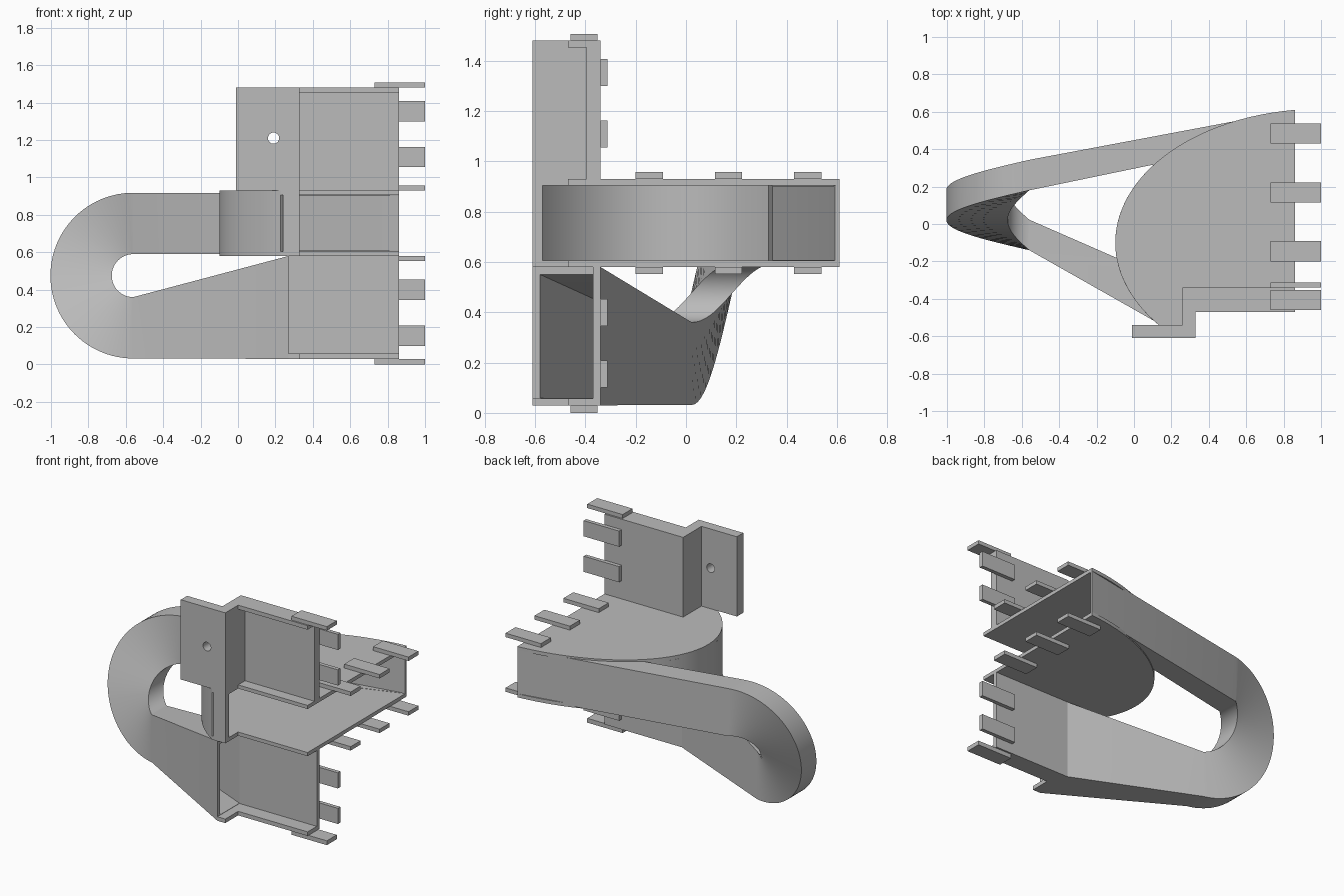
import bpy, bmesh
from math import sin, cos, pi, radians

cube = bpy.data.objects.get("Cube")
if cube:
    bpy.data.objects.remove(cube, do_unlink=True)

grey = bpy.data.materials.new("light_grey")
grey.use_nodes = True
GREY = (0.5, 0.5, 0.5, 1)
grey.diffuse_color = GREY
grey.node_tree.nodes["Principled BSDF"].inputs["Base Color"].default_value = GREY


def finish(name, bm, smooth=False):
    bmesh.ops.recalc_face_normals(bm, faces=bm.faces)
    mesh = bpy.data.meshes.new(name)
    bm.to_mesh(mesh)
    bm.free()
    mesh.materials.append(grey)
    obj = bpy.data.objects.new(name, mesh)
    bpy.context.collection.objects.link(obj)
    if smooth:
        bpy.ops.object.select_all(action='DESELECT')
        obj.select_set(True)
        bpy.context.view_layer.objects.active = obj
        bpy.ops.object.shade_smooth_by_angle(angle=radians(25))
    return obj


def prism(name, outline, z0, z1, smooth=False):
    """Upright prism over a plan outline."""
    bm = bmesh.new()
    low = [bm.verts.new((x, y, z0)) for x, y in outline]
    high = [bm.verts.new((x, y, z1)) for x, y in outline]
    bm.faces.new(low)
    bm.faces.new(high)
    n = len(outline)
    for i in range(n):
        j = (i + 1) % n
        bm.faces.new((low[i], low[j], high[j], high[i]))
    return finish(name, bm, smooth)


def box(name, x0, x1, y0, y1, z0, z1):
    return prism(name, [(x0, y0), (x1, y0), (x1, y1), (x0, y1)], z0, z1)


def arc(start, end, inset=0, steps=40):
    """Points on the rounded side of the drum, by angle in degrees."""
    pts = []
    for i in range(steps + 1):
        t = radians(start + (end - start) * i / steps)
        pts.append((1.0 - (1.1 - inset) * cos(t), -0.1 + (0.716 - inset) * sin(t)))
    return pts


OPEN = 0.86      # open side of the housing
BACK = -0.34     # back of the narrow panels
STEP = [(0.33, -0.61), (0.33, -0.47), (OPEN, -0.47)]

# Drum: two plates and a curved wall, open to the front, right and the tube
drum_plan = arc(82.7, -45.4) + STEP
prism("drum_floor", drum_plan, 0.58, 0.605, True)
prism("drum_top", drum_plan, 0.905, 0.93, True)
prism("drum_wall", arc(38.6, -45.4) + arc(-45.4, 38.6, 0.03), 0.605, 0.905, True)
box("drum_front_post", 0.24, 0.33, -0.61, -0.57, 0.605, 0.905)

# Upper stepped panel with mounting flange
box("upper_back_panel", 0.33, OPEN, -0.395, BACK, 0.93, 1.48)
box("upper_top_plate", 0.33, OPEN, -0.47, -0.395, 1.452, 1.48)
box("upper_web", 0.26, 0.33, -0.61, BACK, 0.93, 1.48)
flange = box("mounting_flange", -0.01, 0.26, -0.61, -0.54, 0.93, 1.48)

# Screw hole through the flange
bpy.ops.mesh.primitive_cylinder_add(vertices=32, radius=0.03, depth=0.3,
                                    location=(0.19, -0.575, 1.21), rotation=(pi / 2, 0, 0))
cutter = bpy.context.object
cutter.name = "screw_hole_cutter"
cutter.hide_render = True
cut = flange.modifiers.new("screw_hole", 'BOOLEAN')
cut.object = cutter
cut.solver = 'EXACT'
bpy.context.view_layer.objects.active = flange
bpy.ops.object.modifier_apply(modifier=cut.name)
bpy.data.objects.remove(cutter, do_unlink=True)

# Lower panel and floor
box("lower_back_panel", 0.27, OPEN, -0.37, BACK, 0.03, 0.58)
prism("lower_floor", [(0.27, -0.61)] + STEP + [(OPEN, -0.37), (0.27, -0.37)], 0.03, 0.058)


# Hollow tube that turns back on itself
def section(x0, x1, y0, y1, r_out, r_in, t, wall):
    def ring(w):
        corners = ((x0, y0 + w, r_out - w), (x1, y1 - w, r_out - w),
                   (x1, y1 - w, r_in + w), (x0, y0 + w, r_in + w))
        return [(x - r * sin(t), y, 0.475 - r * cos(t)) for x, y, r in corners]
    return ring(0), ring(wall)


sections = [section(0.27, 0.27, -0.61, BACK, 0.445, -0.105, 0, 0.03)]
TURN = 48
for i in range(TURN + 1):
    f = i / TURN
    y = -0.14 + 0.32 * f
    sections.append(section(-0.56, -0.56, y, y + 0.163, 0.443, 0.115, pi * f, 0.018))
sections.append(section(0.14, OPEN, 0.325, 0.61, 0.443, 0.115, pi, 0.018))

bm = bmesh.new()
skins = [[[bm.verts.new(p) for p in ring] for ring in s] for s in sections]
for a, b in zip(skins, skins[1:]):
    for ra, rb in zip(a, b):
        for k in range(4):
            m = (k + 1) % 4
            bm.faces.new((ra[k], ra[m], rb[m], rb[k]))
for outer, inner in (skins[0], skins[-1]):
    for k in range(4):
        m = (k + 1) % 4
        bm.faces.new((outer[k], outer[m], inner[m], inner[k]))
finish("return_tube", bm, True)

# Joining tabs along the open side
T0, T1, THICK, WIDE = 0.73, 1.0, 0.027, 0.108
for i, y in enumerate((-0.2, 0.115, 0.43)):
    box(f"drum_top_tab_{i}", T0, T1, y, y + WIDE, 0.93, 0.93 + THICK)
    box(f"drum_floor_tab_{i}", T0, T1, y, y + WIDE, 0.58 - THICK, 0.58)
for i, z in enumerate((0.1, 0.345, 1.055, 1.3)):
    box(f"back_tab_{i}", T0, T1, BACK, BACK + THICK, z, z + WIDE)
box("upper_tab", T0, T1, -0.46, -0.352, 1.48, 1.48 + THICK)
box("lower_tab", T0, T1, -0.46, -0.352, 0, 0.03)
